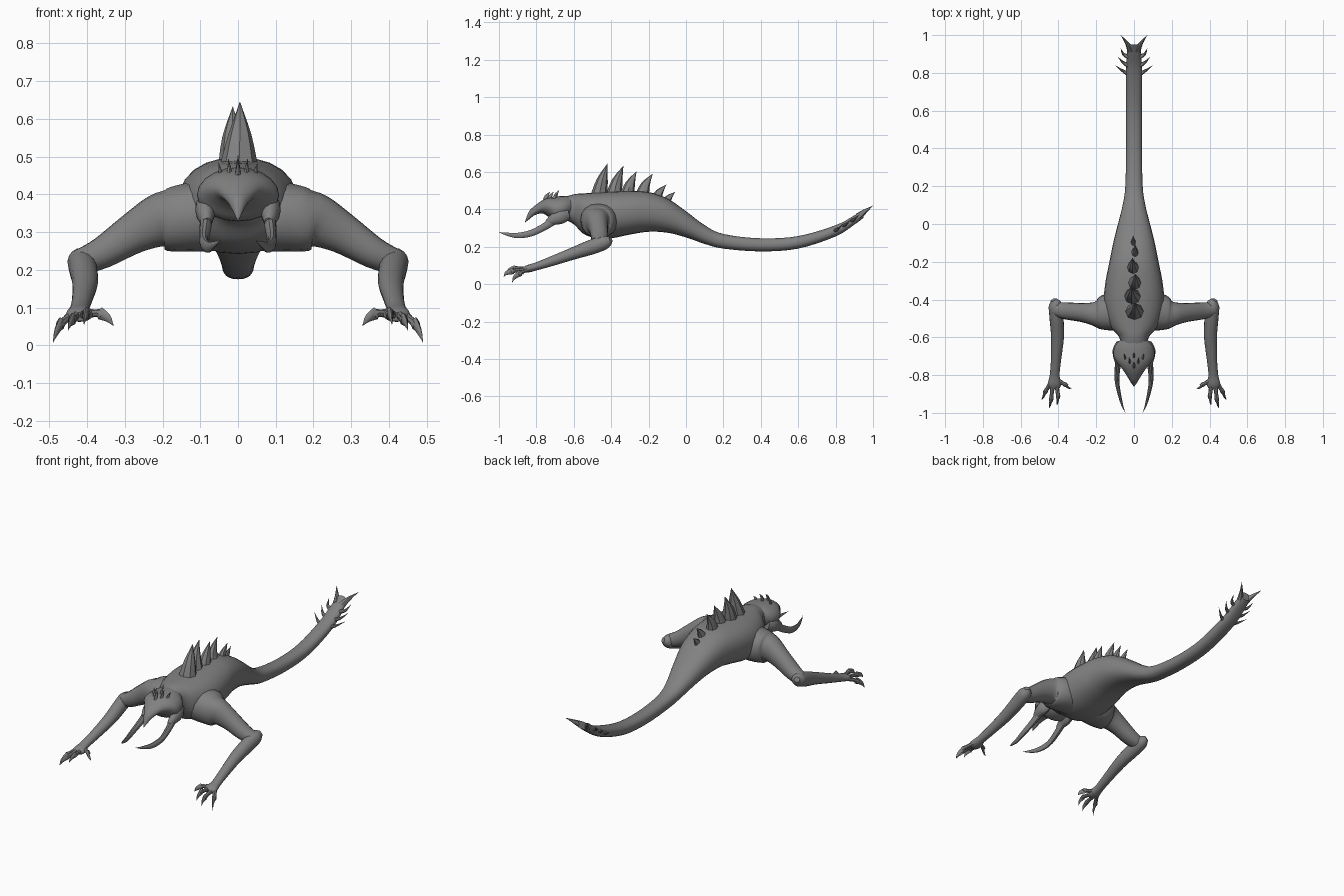
import bpy, bmesh, math
from mathutils import Vector

hide_grey = bpy.data.materials.new("hide grey")
hide_grey.diffuse_color = (0.22, 0.22, 0.22, 1)


def spline(rows, steps):
    """Smooth Catmull-Rom interpolation through rows of numbers."""
    out = []
    for i in range(len(rows) - 1):
        p = [rows[max(i - 1, 0)], rows[i], rows[i + 1], rows[min(i + 2, len(rows) - 1)]]
        for k in range(steps):
            t = k / steps
            out.append([0.5 * (2 * b + (c - a) * t + (2 * a - 5 * b + 4 * c - d) * t * t
                               + (3 * b - a - 3 * c + d) * t ** 3) for a, b, c, d in zip(*p)])
    out.append(list(rows[-1]))
    return out


def tube(name, rows, up=(0, 0, 1), axis=None, sides=16, steps=4, power=2.0, mirror=1):
    """Loft rows of (x, y, z, half width, half height) into a closed skin."""
    rows = spline(rows, steps)
    pts = [Vector((r[0] * mirror, r[1], r[2])) for r in rows]
    bm = bmesh.new()
    rings = []
    for i, r in enumerate(rows):
        t = Vector(axis) if axis else pts[min(i + 1, len(pts) - 1)] - pts[max(i - 1, 0)]
        t.normalize()
        side = t.cross(Vector(up)).normalized()
        top = side.cross(t)
        ring = []
        for k in range(sides):
            a = math.tau * k / sides
            c, s = math.cos(a), math.sin(a)
            u = math.copysign(abs(c) ** (2 / power), c) * max(r[3], 0.0006)
            v = math.copysign(abs(s) ** (2 / power), s) * max(r[4], 0.0006)
            ring.append(bm.verts.new(pts[i] + side * u + top * v))
        rings.append(ring)
    for a, b in zip(rings, rings[1:]):
        for k in range(sides):
            bm.faces.new((a[k], a[(k + 1) % sides], b[(k + 1) % sides], b[k]))
    bm.faces.new(rings[0])
    bm.faces.new(rings[-1])
    bmesh.ops.recalc_face_normals(bm, faces=bm.faces)
    mesh = bpy.data.meshes.new(name)
    bm.to_mesh(mesh)
    bm.free()
    mesh.materials.append(hide_grey)
    ob = bpy.data.objects.new(name, mesh)
    bpy.context.collection.objects.link(ob)
    bpy.context.view_layer.objects.active = ob
    ob.select_set(True)
    bpy.ops.object.shade_smooth_by_angle(angle=math.radians(40))
    ob.select_set(False)
    return ob


def spike(name, base, mid, tip, w, h, up=(0, 0, 1), mirror=1):
    tube(name, [(*base, w, h), (*mid, w * 0.6, h * 0.65), (*tip, 0, 0)],
         up=up, sides=8, steps=3, mirror=mirror)


# Neck, torso and tail: y, top, bottom, half width
body = [(-.66, .462, .35, .07), (-.60, .48, .32, .078), (-.55, .485, .27, .12),
        (-.48, .49, .245, .15), (-.40, .495, .245, .16), (-.30, .498, .265, .15),
        (-.20, .492, .28, .13), (-.10, .458, .275, .11), (0, .39, .25, .085),
        (.10, .315, .215, .06), (.20, .268, .19, .046), (.40, .245, .175, .042),
        (.60, .257, .19, .042), (.80, .315, .255, .042), (.90, .368, .318, .038),
        (.95, .40, .355, .03)]
tube("body_and_tail", [(0, y, (t + b) / 2, w, (t - b) / 2) for y, t, b, w in body],
     axis=(0, 1, 0), sides=24, power=2.3)

# Skull narrowing to a hooked beak
head = [(-.61, .47, .36, .07), (-.65, .472, .335, .102), (-.70, .468, .33, .108),
        (-.735, .462, .36, .088), (-.77, .447, .378, .06), (-.81, .418, .368, .034),
        (-.84, .388, .345, .016), (-.86, .335, .33, .002)]
tube("head", [(0, y, (t + b) / 2, w, (t - b) / 2) for y, t, b, w in head],
     axis=(0, 1, 0), sides=20)

# Crest of short horns on the skull
for x, y, h in ((0, -.74, .035), (0, -.69, .045), (.022, -.72, .04), (-.022, -.72, .04),
                (.045, -.70, .035), (-.045, -.70, .035)):
    z = .45 - abs(x) * 0.2
    spike("crest_horn", (x, y - .01, z), (x * 1.05, y - .005, z + h * .6),
          (x * 1.15, y + .012, z + h + .008), .008, .015, up=(0, 1, 0))

# Swept blades down the spine: front base y, base z, tip x, tip y, tip z
for y, z, tx, ty, tz in ((-.465, .47, .005, -.42, .645), (-.385, .475, -.014, -.335, .632),
                         (-.315, .475, .006, -.265, .602), (-.235, .47, -.008, -.178, .59),
                         (-.16, .45, .006, -.105, .532), (-.11, .43, -.004, -.06, .492)):
    h = tz - z
    spike("back_blade", (tx * .5, y, z), (tx, y + .018, z + h * .5), (tx, ty, tz),
          .05 * h / .17, .045 * (h / .17) ** .5, up=(0, 1, 0))

for s, label in ((1, "left"), (-1, "right")):
    # Shoulder and upper arm
    tube(label + "_upper_arm",
         [(.03, -.46, .35, .09, .10), (.12, -.465, .34, .10, .092), (.18, -.475, .332, .084, .084),
          (.215, -.475, .328, .062, .07), (.28, -.468, .295, .05, .054),
          (.36, -.46, .245, .045, .042), (.42, -.45, .22, .036, .034)], mirror=s, power=2.2)
    # Forearm and palm
    tube(label + "_forearm",
         [(.428, -.402, .238, .015, .014), (.416, -.43, .225, .036, .036),
          (.41, -.50, .20, .037, .04), (.405, -.60, .165, .034, .033),
          (.413, -.72, .122, .027, .026), (.42, -.80, .095, .026, .021),
          (.42, -.845, .082, .036, .02), (.42, -.87, .076, .026, .012)], mirror=s)
    # Fingers with hooked claws: knuckle, tip
    for base, knuckle, tip in (
            ((.40, -.83, .085), (.365, -.85, .085), (.33, -.87, .052)),
            ((.41, -.85, .08), (.402, -.91, .085), (.408, -.96, .055)),
            ((.43, -.85, .08), (.438, -.925, .07), (.45, -.975, .04)),
            ((.44, -.84, .08), (.468, -.885, .06), (.49, -.93, .008))):
        b, k, t = Vector(base), Vector(knuckle), Vector(tip)
        tube(label + "_finger", [(*b, .014, .014), (*b.lerp(k, .6), .010, .010),
                                 (*k, .012, .012), (*k.lerp(t, .2), .011, .014)],
             sides=8, steps=2, mirror=s)
        spike(label + "_claw", k, k.lerp(t, .55) + Vector((0, -.006, .006)), t,
              .009, .017, mirror=s)
    # Cheek and curved tusk
    tube(label + "_cheek", [(.075, -.63, .375, .02, .03), (.085, -.67, .362, .028, .04),
                            (.085, -.715, .342, .022, .028), (.082, -.745, .325, .012, .015)],
         sides=12, mirror=s)
    tube(label + "_tusk", [(.082, -.70, .345, .018, .024), (.087, -.76, .305, .015, .02),
                           (.09, -.83, .272, .012, .018), (.078, -.90, .26, .009, .015),
                           (.062, -.96, .268, .005, .008), (.046, -1.0, .278, 0, 0)],
         sides=10, mirror=s)
    # Brow ridge
    spike(label + "_brow", (.07, -.69, .425), (.056, -.735, .432), (.03, -.785, .42),
          .018, .014, mirror=s)
    # Barbs and end prong on the tail
    for y, reach in ((.80, .10), (.845, .085), (.89, .07)):
        z = .285 + (y - .8) * .6
        spike(label + "_tail_barb", (.025, y - .005, z), (.055, y + .008, z + .008),
              (reach, y + .04, z + .035), .014, .012, mirror=s)
    spike(label + "_tail_prong", (.018, .92, .36), (.036, .955, .387), (.07, 1.0, .42),
          .018, .02, mirror=s)
